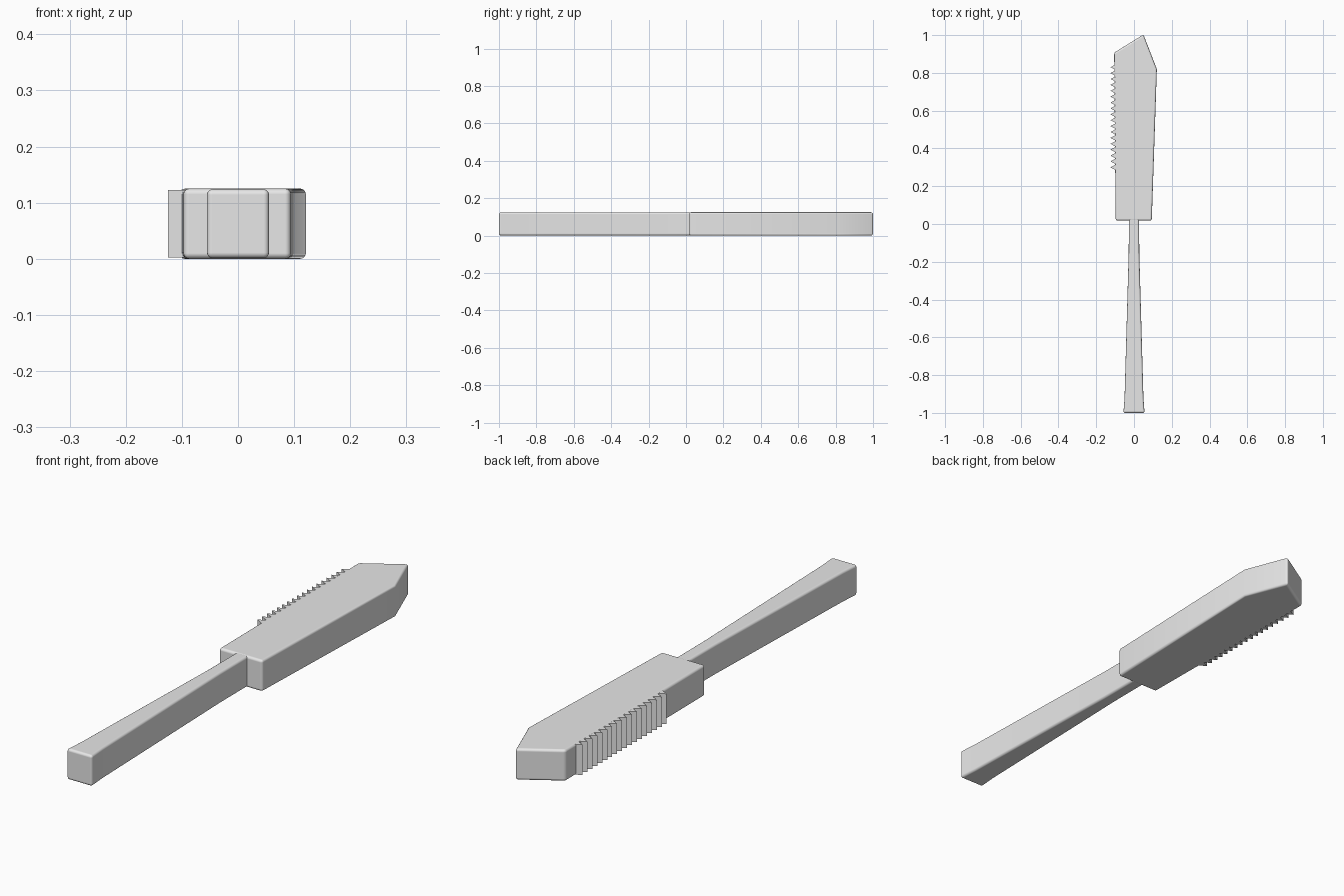
import bpy
import bmesh

cube = bpy.data.objects.get("Cube")
if cube:
    bpy.data.objects.remove(cube)

HEIGHT = 0.125

grey = bpy.data.materials.new("plain grey")
grey.use_nodes = True
grey.diffuse_color = (0.8, 0.8, 0.8, 1)
grey.node_tree.nodes["Principled BSDF"].inputs["Base Color"].default_value = (0.8, 0.8, 0.8, 1)


def add_prism(bm, outline, z0=0.0, z1=HEIGHT):
    """Extrude a counter-clockwise outline from z0 up to z1."""
    face = bm.faces.new([bm.verts.new((x, y, z0)) for x, y in outline])
    top = bmesh.ops.extrude_face_region(bm, geom=[face])["geom"]
    verts = [v for v in top if isinstance(v, bmesh.types.BMVert)]
    bmesh.ops.translate(bm, verts=verts, vec=(0, 0, z1 - z0))


def finish(bm, name, bevel=0.0):
    bmesh.ops.recalc_face_normals(bm, faces=bm.faces)
    mesh = bpy.data.meshes.new(name)
    bm.to_mesh(mesh)
    bm.free()
    mesh.materials.append(grey)
    obj = bpy.data.objects.new(name, mesh)
    bpy.context.collection.objects.link(obj)
    if bevel:
        mod = obj.modifiers.new("rounded edges", "BEVEL")
        mod.width = bevel
        mod.segments = 4
        mod.limit_method = "ANGLE"
        mod.angle_limit = 0.5
        mod.harden_normals = True
        mesh.shade_smooth()
    return obj


# Blade with a slanted, pointed end
bm = bmesh.new()
add_prism(bm, [(-0.097, 0.018), (0.094, 0.018), (0.121, 0.82), (0.05, 1.003), (-0.105, 0.907)])
finish(bm, "blade", 0.01)

# Handle, slim at the blade and flared at the butt
bm = bmesh.new()
half = [(0.056, -1.0), (0.05, -0.92), (0.038, -0.5), (0.028, -0.15), (0.027, 0.06)]
add_prism(bm, half + [(-x, y) for x, y in reversed(half)], 0.001, HEIGHT - 0.001)
finish(bm, "handle", 0.01)

# Row of saw teeth along the back of the blade
bm = bmesh.new()
COUNT, FIRST, LAST = 18, 0.3, 0.83
pitch = (LAST - FIRST) / (COUNT - 1)
for i in range(COUNT):
    y = FIRST + i * pitch
    add_prism(bm, [(-0.125, y), (-0.095, y - pitch / 2), (-0.095, y + pitch / 2)],
              0.002, HEIGHT - 0.002)
finish(bm, "saw_teeth")
